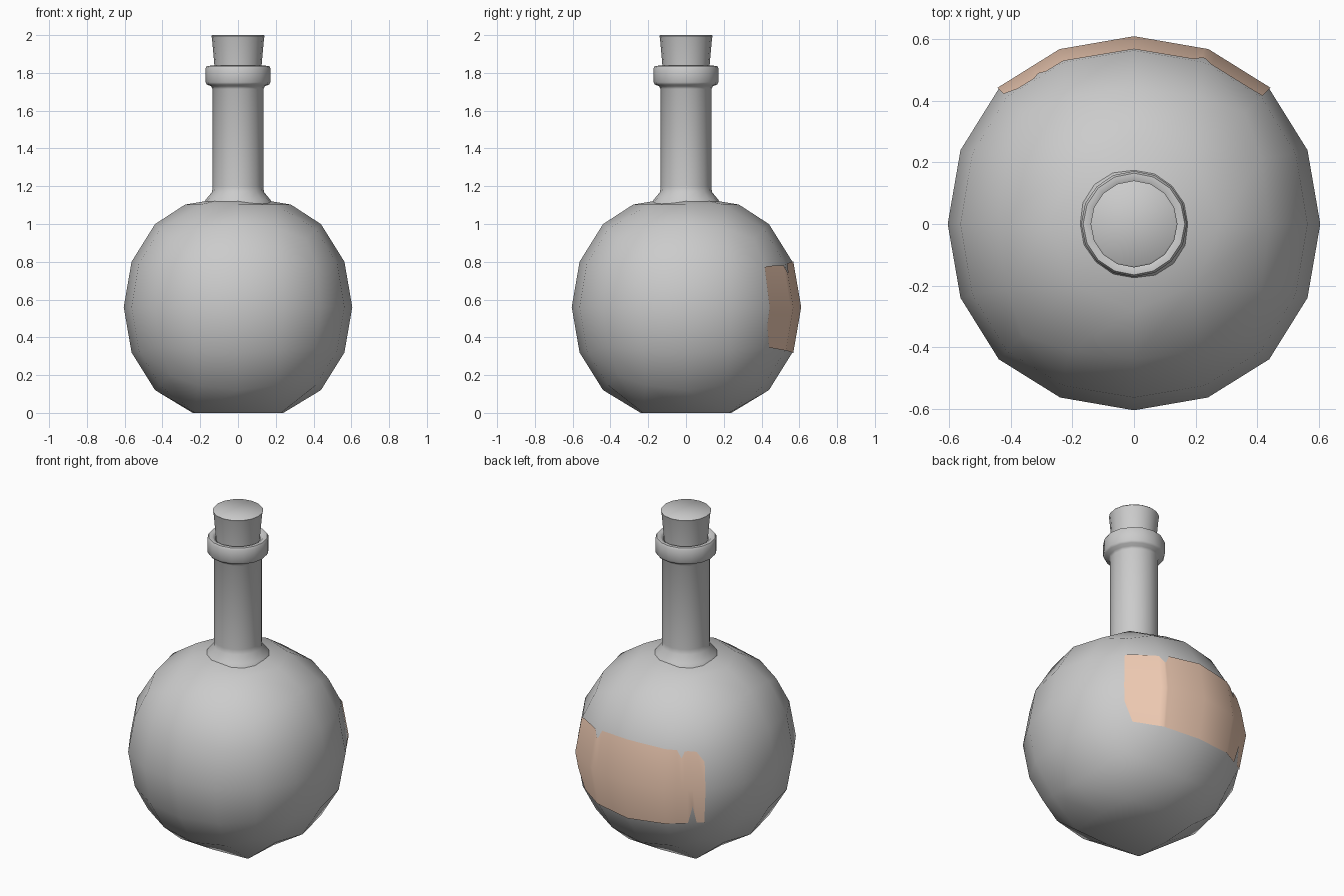
import bpy, bmesh, math
from mathutils import Vector

if "Cube" in bpy.data.objects:
    bpy.data.objects.remove(bpy.data.objects["Cube"])

CENTRE = Vector((0, 0, 0.56))


def smooth(obj, angle):
    bpy.ops.object.select_all(action='DESELECT')
    obj.select_set(True)
    bpy.context.view_layer.objects.active = obj
    bpy.ops.object.shade_smooth_by_angle(angle=math.radians(angle))


def make_object(name, bm, angle):
    mesh = bpy.data.meshes.new(name)
    bm.to_mesh(mesh)
    bm.free()
    obj = bpy.data.objects.new(name, mesh)
    bpy.context.collection.objects.link(obj)
    smooth(obj, angle)
    return obj


def lathe(name, profile, sides=16, angle=50):
    """Revolve (radius, z) points; both ends are capped."""
    bm = bmesh.new()
    rings = []
    for r, z in profile:
        rings.append([bm.verts.new((r * math.cos(2 * math.pi * i / sides),
                                    r * math.sin(2 * math.pi * i / sides), z))
                      for i in range(sides)])
    for a, b in zip(rings, rings[1:]):
        for i in range(sides):
            j = (i + 1) % sides
            bm.faces.new((a[i], a[j], b[j], b[i]))
    bm.faces.new(rings[0][::-1])
    bm.faces.new(rings[-1])
    return make_object(name, bm, angle)


# Round body: subdivided cube with a flat base and a rounded shoulder ring
bpy.ops.mesh.primitive_cube_add(size=1.4414, location=(0, 0, 0))
body = bpy.context.object
body.name = "bottle_body"
sub = body.modifiers.new("round", 'SUBSURF')
sub.levels = 2
bpy.ops.object.modifier_apply(modifier=sub.name)
sphere_points = [v.co.copy() for v in body.data.vertices]
for v in body.data.vertices:
    v.co += CENTRE
    if v.co.z < 0.08:
        v.co.z = 0
    elif v.co.z > 1.05:
        flat = Vector((v.co.x, v.co.y, 0))
        if flat.length < 0.05:
            v.co.z = 1.15
        else:
            v.co = flat.normalized() * 0.28 + Vector((0, 0, 1.103))
smooth(body, 60)

# Neck with flared foot and collar
lathe("bottle_neck", [(0.185, 1.10), (0.17, 1.13), (0.137, 1.17), (0.135, 1.20),
                      (0.135, 1.715), (0.142, 1.73), (0.165, 1.738), (0.172, 1.75),
                      (0.172, 1.825), (0.165, 1.837), (0.145, 1.838),
                      (0.128, 1.825), (0.125, 1.78)])

# Cork stopper, wider at the top
lathe("cork", [(0.118, 1.77), (0.125, 1.84), (0.138, 1.985), (0.141, 1.995), (0.136, 2.0)])


# Torn label hugging the back of the body
def grid_point(i, j):
    a, b = math.radians(22.5 * i), math.radians(22.5 * j)
    guess = Vector((math.sin(a) * math.cos(b), math.cos(a) * math.cos(b), math.sin(b))) * 0.61
    return min(sphere_points, key=lambda p: (p - guess).length)


def label_point(u, v):
    i = min(max(math.floor(u), -2), 1)
    j = min(max(math.floor(v), -1), 0)
    s, t = u - i, v - j
    low = grid_point(i, j).lerp(grid_point(i + 1, j), s)
    high = grid_point(i, j + 1).lerp(grid_point(i + 1, j + 1), s)
    return low.lerp(high, t) * 1.008 + CENTRE


# Columns: position along the label, top edge, bottom edge
columns = [(-2, 0.75, -1), (-1.8, 1, -0.98), (-1.7, 1, -0.5), (-1.58, 1, -1),
           (-1.5, 0.98, -1), (-1.42, 0.8, -1), (-1.3, 1, -1), (-1, 1, -1), (0, 1, -1),
           (0.85, 1, -1), (0.95, 0.78, -1), (1, 0.8, -1), (1.12, 0.97, -1),
           (1.8, 1, -0.98), (2, 0.98, -0.45)]
bm = bmesh.new()
strips = [[bm.verts.new(label_point(u, v)) for v in (bottom, 0, top)]
          for u, top, bottom in columns]
for a, b in zip(strips, strips[1:]):
    for k in range(2):
        bm.faces.new((a[k], a[k + 1], b[k + 1], b[k]))
bm.normal_update()
if sum(f.normal.y for f in bm.faces) < 0:
    bmesh.ops.reverse_faces(bm, faces=bm.faces[:])
label = make_object("label", bm, 60)
paper = bpy.data.materials.new("label_paper")
paper.diffuse_color = (0.9, 0.62, 0.47, 1)
paper.use_nodes = True
paper.node_tree.nodes["Principled BSDF"].inputs["Base Color"].default_value = paper.diffuse_color
label.data.materials.append(paper)
